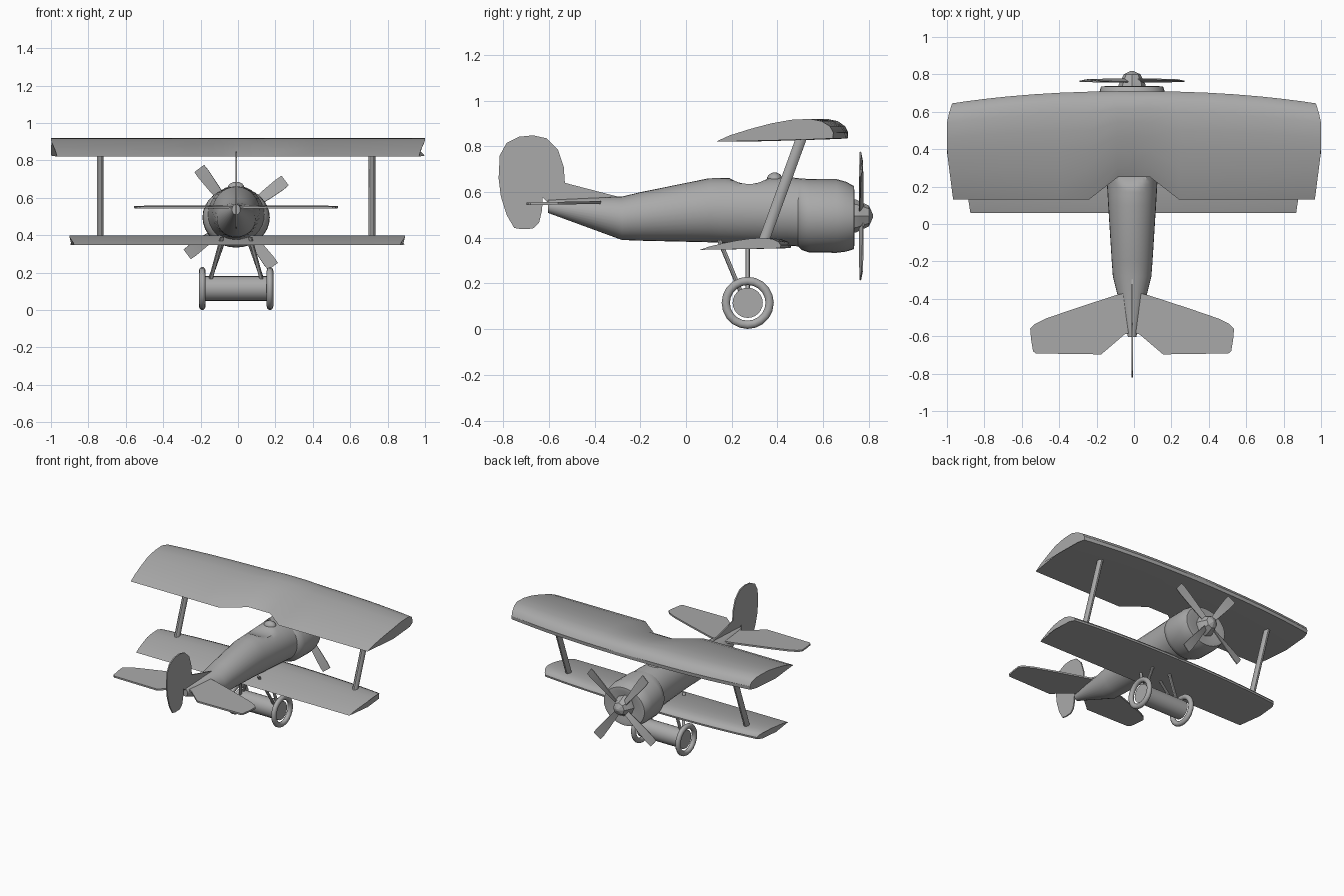
import bpy, bmesh, math
from mathutils import Vector, Matrix

if "Cube" in bpy.data.objects:
    bpy.data.objects.remove(bpy.data.objects["Cube"], do_unlink=True)

CX = -0.01  # centre line of the body

mat = bpy.data.materials.new("plain grey")
mat.use_nodes = True
GREY = (0.4, 0.4, 0.4, 1)
mat.diffuse_color = GREY
mat.node_tree.nodes["Principled BSDF"].inputs["Base Color"].default_value = GREY


def finish(name, bm, angle=35):
    """Turn a bmesh into a shaded, coloured object."""
    bmesh.ops.recalc_face_normals(bm, faces=bm.faces)
    mesh = bpy.data.meshes.new(name)
    bm.to_mesh(mesh)
    bm.free()
    mesh.materials.append(mat)
    ob = bpy.data.objects.new(name, mesh)
    bpy.context.collection.objects.link(ob)
    bpy.ops.object.select_all(action='DESELECT')
    ob.select_set(True)
    bpy.context.view_layer.objects.active = ob
    bpy.ops.object.shade_smooth_by_angle(angle=math.radians(angle))
    return ob


def skin(rings):
    """Bridge closed rings of points and cap both ends."""
    bm = bmesh.new()
    vs = [[bm.verts.new(p) for p in r] for r in rings]
    n = len(rings[0])
    for a, b in zip(vs, vs[1:]):
        for i in range(n):
            j = (i + 1) % n
            bm.faces.new((a[i], a[j], b[j], b[i]))
    bm.faces.new(vs[0])
    bm.faces.new(vs[-1])
    return bm


def ring(y, zc, rx, rz, n):
    return [Vector((CX + rx * math.cos(2 * math.pi * i / n), y,
                    zc + rz * math.sin(2 * math.pi * i / n))) for i in range(n)]


def interp(table, t):
    """Piecewise linear lookup in rows sorted by the first value."""
    for a, b in zip(table, table[1:]):
        if t <= b[0]:
            f = max(0, (t - a[0]) / (b[0] - a[0]))
            return [p + (q - p) * f for p, q in zip(a, b)][1:]
    return list(table[-1][1:])


def plate(name, pts, axis, thick):
    """Flat outline thickened along an axis."""
    off = Vector(axis) * thick / 2
    return finish(name, skin([[Vector(p) - off for p in pts],
                              [Vector(p) + off for p in pts]]), 30)


def rod(name, a, b, rx, ry, n=10):
    """Elliptical rod with horizontal ends."""
    loop = [Vector((rx * math.cos(2 * math.pi * i / n),
                    ry * math.sin(2 * math.pi * i / n), 0)) for i in range(n)]
    return finish(name, skin([[Vector(a) + p for p in loop],
                              [Vector(b) + p for p in loop]]))


# Fuselage, with the cockpit saddle pressed into its top
BODY = [(-0.605, .537, .022, .028), (-0.28, .485, .103, .095), (-0.2, .493, .109, .106),
        (0.1, .52, .128, .14), (0.45, .515, .148, .15), (0.56, .505, .155, .148)]
ys = sorted({r[0] for r in BODY} | {0.15 + 0.02 * i for i in range(13)})
rings = []
for y in ys:
    r = ring(y, *interp(BODY, y), 32)
    if abs(y - 0.275) < 0.13:
        cut = 0.785 - math.sqrt(0.15 ** 2 - (y - 0.275) ** 2)
        for p in r:
            p.z = min(p.z, cut)
    rings.append(r)
finish("fuselage", skin(rings))

# Engine cowling
COWL = [(.49, .51, .15, .148), (.505, .503, .168, .156), (.54, .496, .178, .161),
        (.66, .495, .18, .161), (.70, .492, .177, .153), (.735, .488, .166, .138),
        (.737, .488, .14, .115), (.725, .488, .08, .08)]
finish("engine_cowling", skin([ring(*c, 32) for c in COWL]))

# Windscreen bump ahead of the cockpit
bm = bmesh.new()
bmesh.ops.create_uvsphere(bm, u_segments=16, v_segments=8, radius=1,
                          matrix=Matrix.Translation((CX, .388, .653))
                          @ Matrix.Diagonal((.045, .035, .033, 1)))
finish("windscreen", bm)

# Propeller hub and blades
HUB = [(.72, .495, .075, .075), (.745, .495, .072, .072), (.765, .495, .062, .062),
       (.80, .495, .045, .045), (.818, .495, .008, .008)]
finish("propeller_hub", skin([ring(*h, 8) for h in HUB]), 20)
BLADE = [(.03, .017, 30), (.10, .021, 22), (.2, .029, 14), (.29, .034, 9), (.328, .032, 7)]
for k in range(4):
    turn = Matrix.Translation((CX, .767, .495)) @ Matrix.Rotation(
        -math.radians(37 + 90 * k), 4, 'Y')
    sec = []
    for r, w, tw in BLADE:
        t = math.radians(tw)
        d = Vector((0, math.sin(t), math.cos(t)))
        n = Vector((0, math.cos(t), -math.sin(t))) * 0.003
        c = Vector((r, 0, 0))
        sec.append([turn @ p for p in (c - d * w - n, c + d * w - n, c + d * w + n, c - d * w + n)])
    finish(f"propeller_blade_{k + 1}", skin(sec))

# Wings: an aerofoil lofted across the span with shaped edges and tips
AEROFOIL = [(0, 0), (.12, .28), (.3, .57), (.47, .8), (.64, .96), (.8, 1), (.9, .9),
            (.97, .68), (1, .4), (.995, .15), (.9, .12), (.5, .06)]
STATIONS = [0, .09, .25, .4, .55, .7, .82, .92, 1]


def wing(name, cx, half, y0, y1, sweep, z, thick, tips, notch):
    rows = []
    for s in [-v for v in STATIONS[:0:-1]] + STATIONS:
        a = abs(s)
        lead = y1 - sweep * a ** 2.3
        trail = y0 + notch * max(0, min(1, (.25 - a) / .16))
        row = []
        for u, h in AEROFOIL:
            y = trail + (lead - trail) * u
            row.append(Vector((cx + s * half * interp(tips, u)[0], y, z + h * thick)))
        rows.append(row)
    return finish(name, skin(rows), 30)


wing("upper_wing", 0, 1.0, .13, .71, .065, .82, .1,
     [(0, .967), (.5, 1), (.8, 1), (.93, .985), (1, .972)], .12)
wing("lower_wing", CX + .006, .898, .06, .46, .045, .347, .052,
     [(0, .97), (.5, 1), (.8, 1), (.93, .985), (1, .965)], 0)

# Tailplane halves and the tail fin with its rudder
TAIL = [(0, -.36), (.085, -.38), (.3, -.45), (.46, -.505), (.52, -.535), (.545, -.56),
        (.54, -.62), (.53, -.68), (.515, -.692), (.165, -.697), (.11, -.65), (.04, -.59), (0, -.58)]
for side, sx in (("left", 1), ("right", -1)):
    plate(f"tailplane_{side}", [(CX + sx * x, y, .562 + .02 * y) for x, y in TAIL],
          (0, 0, 1), .012)
FIN = [(-.28, .575), (-.53, .64), (-.535, .71), (-.56, .785), (-.61, .835), (-.67, .848),
       (-.73, .842), (-.785, .815), (-.815, .76), (-.82, .66), (-.81, .58), (-.785, .5),
       (-.752, .443), (-.72, .437), (-.67, .44), (-.643, .465), (-.63, .52), (-.627, .575),
       (-.6, .55), (-.28, .55)]
plate("tail_fin_and_rudder", [(CX, y, z) for y, z in FIN], (1, 0, 0), .009)

# Wing struts, landing gear legs and wheels
for side, sx in (("left", 1), ("right", -1)):
    rod(f"wing_strut_{side}", (CX + sx * .727, .34, .385), (CX + sx * .727, .51, .85), .018, .026)
    rod(f"front_gear_leg_{side}", (CX + sx * .145, .27, .15), (CX + sx * .06, .27, .39), .011, .011)
    rod(f"rear_gear_leg_{side}", (CX + sx * .14, .245, .15), (CX + sx * .075, .145, .39), .011, .011)
    # Open tyre ring around the axle fairing
    tyre = []
    for i in range(20):
        a = 2 * math.pi * i / 20
        tyre.append([Vector((CX + sx * .181 + .0175 * math.cos(b),
                             .27 + (.096 + .019 * math.sin(b)) * math.cos(a),
                             .115 + (.096 + .019 * math.sin(b)) * math.sin(a)))
                     for b in [2 * math.pi * j / 10 for j in range(10)]])
    bm = skin(tyre)
    caps = [f for f in bm.faces if len(f.verts) == 10]
    loops = [e for f in caps for e in f.edges]
    bmesh.ops.delete(bm, geom=caps, context='FACES_ONLY')
    bmesh.ops.bridge_loops(bm, edges=loops)
    finish(f"wheel_tyre_{side}", bm, 50)

# Axle fairing between the wheels
bm = bmesh.new()
bmesh.ops.create_cone(bm, cap_ends=True, segments=24, radius1=.066, radius2=.066, depth=.35,
                      matrix=Matrix.Translation((CX, .27, .115))
                      @ Matrix.Rotation(math.pi / 2, 4, 'Y'))
finish("axle_fairing", bm)
